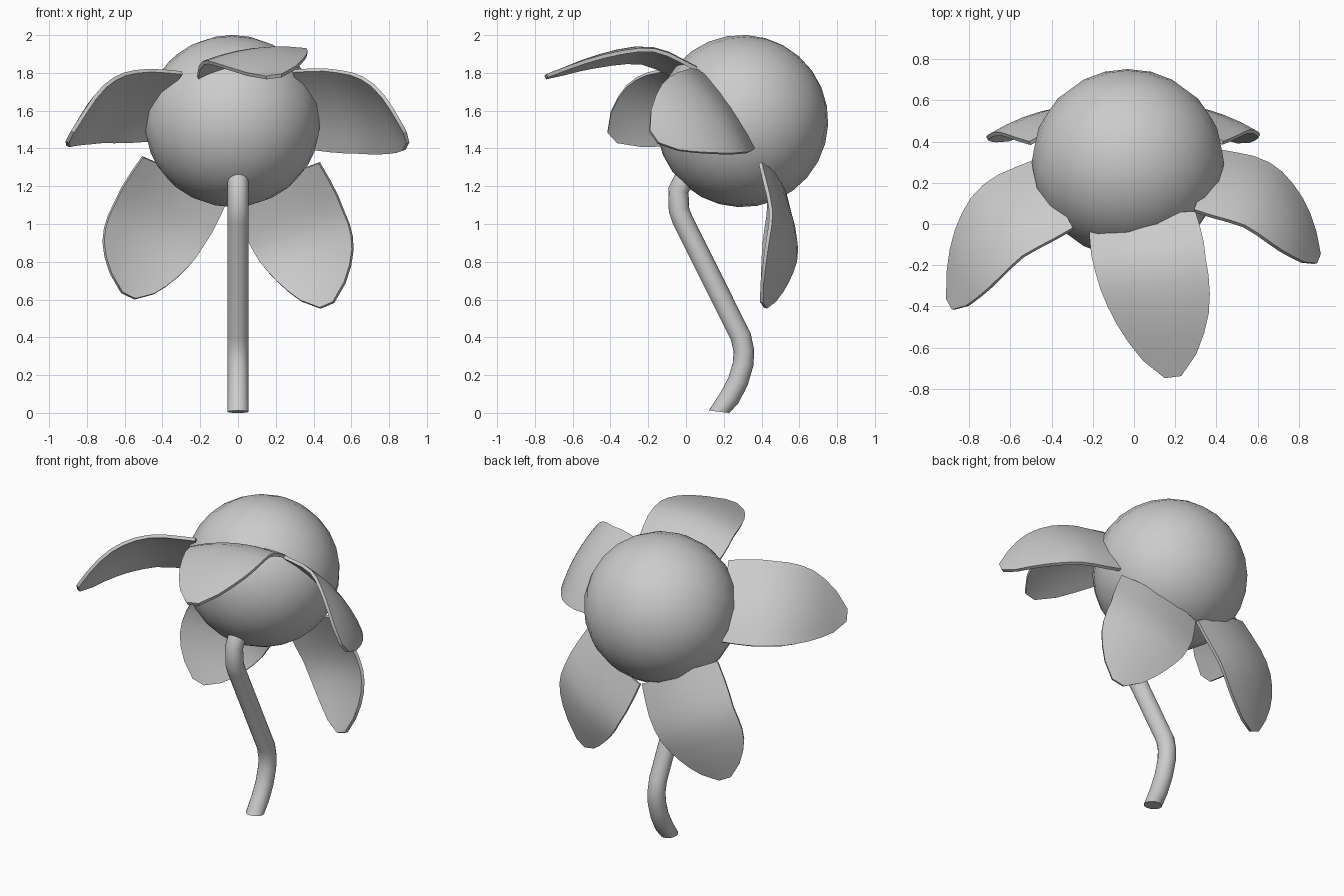
import bpy, bmesh, math
from mathutils import Vector, Matrix

if "Cube" in bpy.data.objects:
    bpy.data.objects.remove(bpy.data.objects["Cube"])

FACING = Vector((0, 0.66, 0.75))  # direction the flower faces


def add_object(name, bm):
    mesh = bpy.data.meshes.new(name)
    bm.to_mesh(mesh)
    bm.free()
    ob = bpy.data.objects.new(name, mesh)
    bpy.context.collection.objects.link(ob)
    for p in mesh.polygons:
        p.use_smooth = True
    return ob


def spline(pts, steps):
    """Catmull-Rom samples through the given points."""
    p = [2 * pts[0] - pts[1]] + pts + [2 * pts[-1] - pts[-2]]
    out = []
    for i in range(1, len(p) - 2):
        a, b, c, d = p[i - 1:i + 3]
        for k in range(steps):
            t = k / steps
            out.append(0.5 * (2 * b + (c - a) * t + (2 * a - 5 * b + 4 * c - d) * t ** 2
                              + (3 * b - a - 3 * c + d) * t ** 3))
    return out + [pts[-1]]


# Flower centre: slightly wide ball with its pole along the flower axis
bm = bmesh.new()
tilt = FACING.to_track_quat('Z', 'Y').to_matrix().to_4x4()
bmesh.ops.create_uvsphere(bm, u_segments=20, v_segments=14, radius=0.456, matrix=tilt)
bmesh.ops.transform(bm, verts=bm.verts,
                    matrix=Matrix.Translation((-0.03, 0.297, 1.545)) @ Matrix.Diagonal((1.025, 1, 1, 1)))
add_object("flower_centre", bm)

# Petals: midrib points, direction across the petal
HALF_WIDTHS = [0.26, 0.27, 0.275, 0.27, 0.265, 0.25, 0.225, 0.185, 0.13, 0.04]
PETALS = {
    "petal_top": ([(0.04, 0.03, 1.80), (0.08, -0.20, 1.90), (0.14, -0.46, 1.87), (0.19, -0.74, 1.78)],
                  (0.96, 0.12, 0.12)),
    "petal_upper_left": ([(-0.39, 0.15, 1.63), (-0.64, 0.02, 1.63), (-0.79, -0.17, 1.58), (-0.89, -0.39, 1.46)],
                         (0.35, -0.63, 0.69)),
    "petal_upper_right": ([(0.35, 0.22, 1.61), (0.60, 0.15, 1.60), (0.77, 0.0, 1.56), (0.89, -0.17, 1.46)],
                          (-0.22, -0.56, 0.80)),
    "petal_lower_right": ([(0.20, 0.47, 1.23), (0.32, 0.53, 0.97), (0.41, 0.49, 0.78), (0.47, 0.41, 0.57)],
                          (0.90, -0.25, 0.38)),
    "petal_lower_left": ([(-0.28, 0.47, 1.25), (-0.42, 0.52, 1.0), (-0.52, 0.48, 0.81), (-0.58, 0.42, 0.62)],
                         (-0.87, -0.25, 0.42)),
}
COLUMNS = 6
for name, (rib, across) in PETALS.items():
    rows = spline([Vector(p) for p in rib], 3)
    side = Vector(across).normalized()
    bm = bmesh.new()
    grid = []
    for i, (p, w) in enumerate(zip(rows, HALF_WIDTHS)):
        tangent = rows[min(i + 1, len(rows) - 1)] - rows[max(i - 1, 0)]
        normal = tangent.cross(side).normalized()
        if normal.dot(FACING) < 0:
            normal = -normal
        line = []
        for j in range(COLUMNS + 1):
            u = 2 * j / COLUMNS - 1
            bulge = 0.035 * (w / 0.27) ** 2 * (0.6 - u * u)
            line.append(bm.verts.new(p + side * u * w + normal * bulge))
        grid.append(line)
    for a, b in zip(grid, grid[1:]):
        for j in range(COLUMNS):
            bm.faces.new((a[j], a[j + 1], b[j + 1], b[j]))
    bmesh.ops.recalc_face_normals(bm, faces=bm.faces)
    ob = add_object(name, bm)
    mod = ob.modifiers.new("thickness", 'SOLIDIFY')
    mod.thickness = 0.02
    mod.offset = 0
    bpy.context.view_layer.objects.active = ob
    ob.select_set(True)
    bpy.ops.object.modifier_apply(modifier=mod.name)
    bpy.ops.object.shade_smooth_by_angle(angle=math.radians(40))
    ob.select_set(False)

# Stem: round tube swept along a bent path in the y-z plane
path = [(0.175, 0.006), (0.23, 0.08), (0.275, 0.165), (0.303, 0.26), (0.306, 0.33), (0.29, 0.405),
        (-0.02, 1.025), (-0.037, 1.075), (-0.04, 1.18), (0.0, 1.255), (0.08, 1.36)]
SIDES, RADIUS = 16, 0.055
pts = [Vector((0, y, z)) for y, z in path]
bm = bmesh.new()
rings = []
for i, p in enumerate(pts):
    t_in = (p - pts[i - 1]).normalized() if i else Vector((0, 0.2, 1)).normalized()
    t_out = (pts[i + 1] - p).normalized() if i < len(pts) - 1 else t_in
    t = (t_in + t_out).normalized() if i else Vector((0, 0.12, 1)).normalized()
    n = Vector((1, 0, 0)).cross(t)
    rings.append([bm.verts.new(p + RADIUS * (math.cos(a) * Vector((1, 0, 0)) + math.sin(a) * n))
                  for a in (2 * math.pi * k / SIDES for k in range(SIDES))])
for a, b in zip(rings, rings[1:]):
    for k in range(SIDES):
        m = (k + 1) % SIDES
        bm.faces.new((a[k], a[m], b[m], b[k]))
bm.faces.new(rings[0][::-1])
bm.faces.new(rings[-1])
stem = add_object("stem", bm)
bpy.context.view_layer.objects.active = stem
stem.select_set(True)
bpy.ops.object.shade_smooth_by_angle(angle=math.radians(40))
